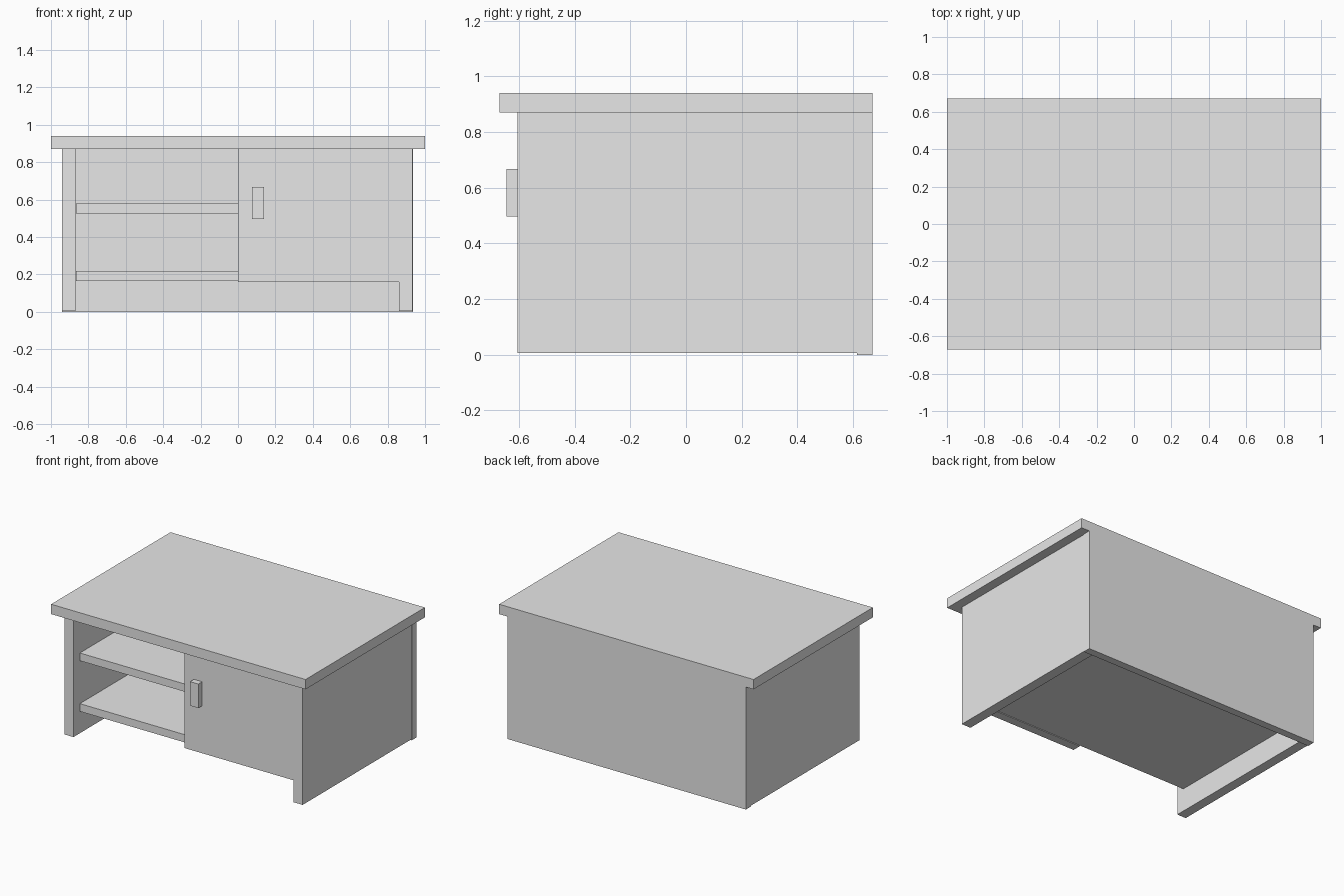
import bpy
from mathutils import Vector

cube = bpy.data.objects.get("Cube")
if cube:
    bpy.data.objects.remove(cube, do_unlink=True)

# Single flat colour
grey = bpy.data.materials.new("light_grey")
grey.use_nodes = True
colour = (0.8, 0.8, 0.8, 1.0)
grey.diffuse_color = colour
grey.node_tree.nodes["Principled BSDF"].inputs["Base Color"].default_value = colour


def board(name, x, y, z):
    """Flat-sided board spanning the given (low, high) ranges."""
    low, high = (Vector(corner) for corner in zip(x, y, z))
    bpy.ops.mesh.primitive_cube_add(size=1)
    obj = bpy.context.object
    obj.name = obj.data.name = name
    for v in obj.data.vertices:
        v.co = (low + high) / 2 + v.co * (high - low)
    obj.data.materials.append(grey)
    return obj


front, recess, back = -0.605, -0.54, 0.615
under_top = 0.87

# Carcass
board("table_top", (-1, 1), (-0.67, 0.67), (under_top, 0.94))
board("right_side_panel", (-0.94, -0.87), (front, back), (0.006, under_top))
board("left_side_panel", (0.86, 0.932), (front, back), (0.006, under_top))
board("back_panel", (-0.94, 0.936), (back, 0.67), (0, under_top))

# Shelves run the full width, behind the door
for name, z in (("lower_shelf", 0.165), ("upper_shelf", 0.525)):
    board(name, (-0.865, 0.86), (recess, back), (z, z + 0.055))

# Door and handle
board("door", (0, 0.86), (front + 0.003, recess), (0.16, under_top))
board("door_handle", (0.075, 0.14), (-0.645, front + 0.003), (0.497, 0.668))
